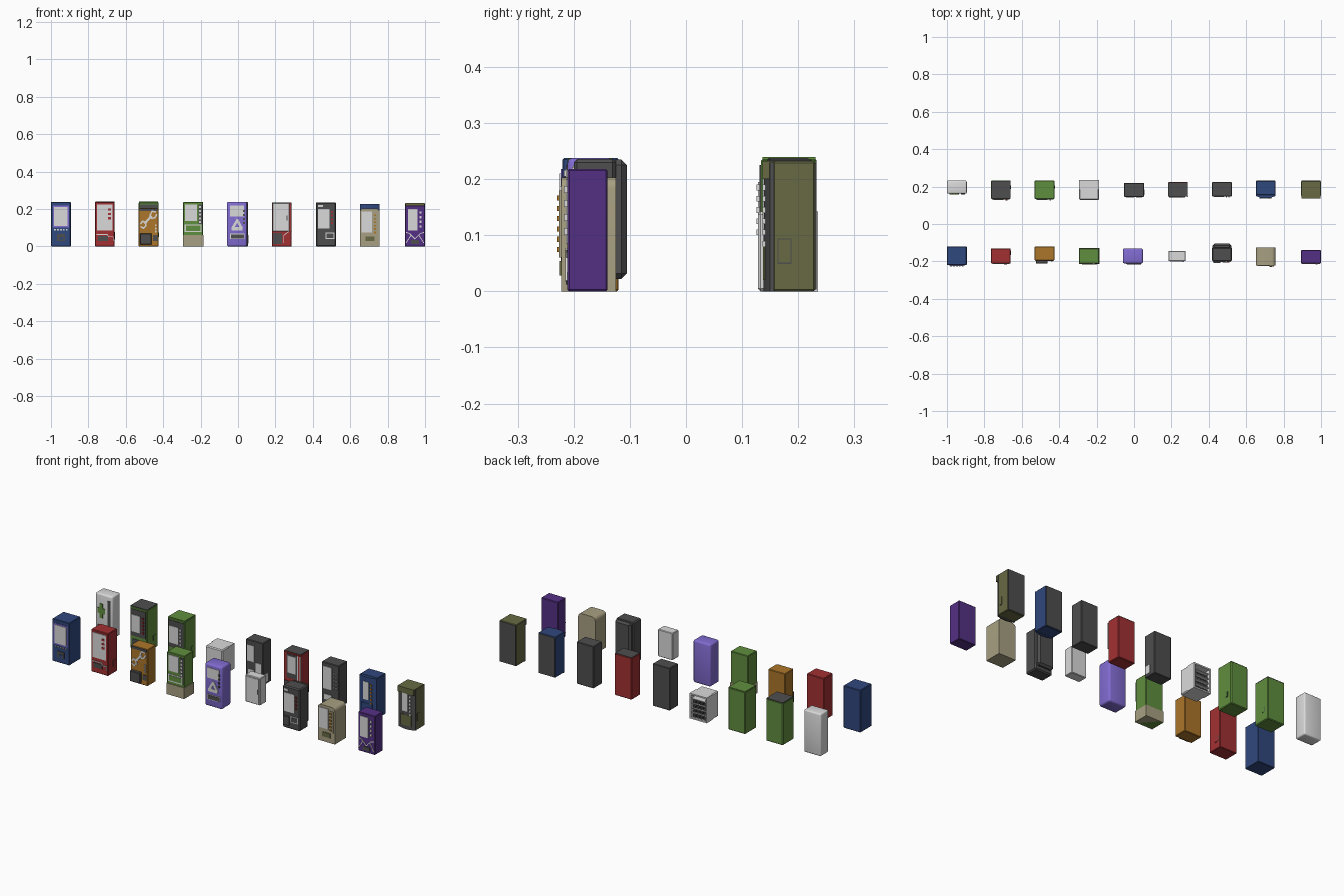
import bpy, bmesh, math
from mathutils import Matrix, Vector

if "Cube" in bpy.data.objects:
    bpy.data.objects.remove(bpy.data.objects["Cube"])

# ---- ten flat colours (sRGB 0-255 converted to linear) ----
def lin(c):
    c /= 255
    return c / 12.92 if c <= 0.04045 else ((c + 0.055) / 1.055) ** 2.4

PALETTE = dict(blue=(48, 72, 126), red=(162, 48, 50), orange=(172, 118, 42), green=(96, 142, 62),
               violet=(130, 108, 210), dark=(78, 78, 78), white=(218, 218, 218),
               beige=(168, 160, 130), purple=(84, 48, 132), olive=(104, 106, 68))
MAT = {}
for n, rgb in PALETTE.items():
    MAT[n] = bpy.data.materials.new(n)
    MAT[n].diffuse_color = (*[lin(c) for c in rgb], 1)

def finish(bm, name, col):
    bmesh.ops.recalc_face_normals(bm, faces=bm.faces)
    me = bpy.data.meshes.new(name)
    bm.to_mesh(me)
    bm.free()
    me.materials.append(MAT[col])
    ob = bpy.data.objects.new(name, me)
    bpy.context.collection.objects.link(ob)
    return ob

def box(name, col, x0, x1, y0, y1, z0, z1, bevel=0, seg=1, pick=None):
    """Box; pick(edge) chooses which edges are bevelled."""
    bm = bmesh.new()
    size = Vector((x1 - x0, y1 - y0, z1 - z0))
    mid = Vector((x0 + x1, y0 + y1, z0 + z1)) / 2
    bmesh.ops.create_cube(bm, size=1, matrix=Matrix.Translation(mid) @ Matrix.Diagonal((*size, 1)))
    if bevel:
        es = [e for e in bm.edges if pick is None or pick(e, mid)]
        bmesh.ops.bevel(bm, geom=es, offset=bevel, segments=seg, affect='EDGES', profile=0.5)
    return finish(bm, name, col)

def bowed(name, col, x0, x1, yf, yb, z0, z1, bow, n=8):
    """Door whose front bulges towards -y."""
    bm = bmesh.new()
    pts = [(x0, yb), (x1, yb)]
    for i in range(n + 1):
        t = i / n
        pts.append((x1 + (x0 - x1) * t, yf + bow * (2 * t - 1) ** 2))
    f = bm.faces.new([bm.verts.new((x, y, z0)) for x, y in pts])
    r = bmesh.ops.extrude_face_region(bm, geom=[f])
    bmesh.ops.translate(bm, vec=(0, 0, z1 - z0), verts=[v for v in r['geom'] if isinstance(v, bmesh.types.BMVert)])
    return finish(bm, name, col)

class Machine:
    """Cabinet with helpers that use u (0-1 across the front) and z in units."""
    def __init__(s, name, cx, w, yf, yb, h, col, z0=0, bevel=0.003, seg=1, pick=None):
        s.name, s.x, s.w, s.yf, s.yb, s.h = name, cx - w / 2, w, yf, yb, h
        box(name + "_cabinet", col, s.x, s.x + w, yf, yb, z0, h, bevel, seg, pick)

    def plate(s, part, col, u0, u1, z0, z1, t=0.003):
        box(f"{s.name}_{part}", col, s.x + u0 * s.w, s.x + u1 * s.w, s.yf - t, s.yf + 0.002, z0, z1)

    def stroke(s, part, col, pts, width=0.004, t=0.004):
        for (u0, a), (u1, b) in zip(pts, pts[1:]):
            p, q = Vector((s.x + u0 * s.w, 0, a)), Vector((s.x + u1 * s.w, 0, b))
            d, mid = q - p, (p + q) / 2
            mid.y = s.yf - t / 2 + 0.001
            bm = bmesh.new()
            m = Matrix.Translation(mid) @ Matrix.Rotation(-math.atan2(d.z, d.x), 4, 'Y') \
                @ Matrix.Diagonal((d.length + width * 0.8, t + 0.002, width, 1))
            bmesh.ops.create_cube(bm, size=1, matrix=m)
            finish(bm, f"{s.name}_{part}", col)

    def rows(s, part, col, u0, u1, z0, z1, nu, nz, fill=0.6, t=0.006):
        du, dz = (u1 - u0) / nu, (z1 - z0) / nz
        for i in range(nu):
            for j in range(nz):
                a, b = u0 + i * du, z0 + j * dz
                s.plate(part, col, a, a + du * fill, b, b + dz * fill, t)

    def back(s, col, t=0.003):
        box(s.name + "_back_panel", col, s.x + .003, s.x + s.w - .003, s.yb - .002, s.yb + t, .003, s.h - .003)

    def top(s, col):
        box(s.name + "_top_panel", col, s.x + .002, s.x + s.w - .002, s.yf + .002, s.yb - .002, s.h - .002, s.h + .002)

    def hatch(s, y0, y1, z0, z1, col):
        xr = s.x + s.w
        box(s.name + "_side_hatch_rim", "dark", xr - .002, xr + .001, y0 - .002, y1 + .002, z0 - .002, z1 + .002)
        box(s.name + "_side_hatch", col, xr - .002, xr + .002, y0, y1, z0, z1)

top_sides = lambda e, m: all(v.co.z > m.z for v in e.verts) and abs(e.verts[0].co.y - e.verts[1].co.y) > .01
uprights = lambda e, m: abs(e.verts[0].co.z - e.verts[1].co.z) > .01

# ---------------- front row ----------------
m = Machine("blue_drinks", -.947, .106, -.22, -.12, .238, "blue")
m.plate("screen_frame", "violet", .1, .9, .1, .218)
m.plate("screen", "white", .16, .84, .108, .21, .005)
m.rows("button", "white", .16, .9, .086, .096, 5, 1)
m.plate("slot", "dark", .3, .72, .03, .066)
m.plate("slot_flap", "blue", .42, .62, .036, .05, .005)

m = Machine("red_drinks", -.712, .106, -.211, -.13, .238, "red")
m.plate("screen", "white", .1, .88, .085, .225)
m.rows("button", "red", .66, .98, .145, .215, 1, 3, .5)
m.stroke("flap_outline", "white", [(.1, .064), (.62, .064), (.7, .052), (.92, .052), (.92, .03)])
m.plate("flap", "dark", .16, .66, .03, .056)
m.hatch(-.165, -.145, .04, .07, "red")

m = Machine("repair_parts", -.478, .106, -.195, -.12, .205, "orange")
m.plate("sign", "dark", .05, .95, .19, .203)
m.stroke("wrench", "white", [(.32, .125), (.62, .16)], .012)
m.stroke("wrench_jaw", "white", [(.85, .185), (.68, .188), (.58, .168), (.66, .15), (.82, .154), (.9, .17)], .008)
m.stroke("wrench_foot", "white", [(.1, .122), (.2, .135), (.34, .128), (.36, .11), (.24, .098), (.12, .105)], .008)
m.rows("button", "white", .82, .96, .075, .125, 1, 3)
box("repair_parts_tray", "dark", -.525, -.462, -.212, -.19, .01, .07, .003)
m.plate("side_slot", "dark", .72, .94, .03, .06)

m = Machine("green_snack", -.24, .108, -.211, -.13, .238, "green")
m.plate("screen", "white", .1, .7, .135, .225)
m.plate("control_column", "dark", .76, .96, .12, .225)
m.rows("button", "white", .79, .98, .125, .225, 1, 5, .55)
m.plate("flap_rim", "white", .08, .92, .076, .118)
m.plate("flap", "green", .14, .86, .083, .111, .005)
box("green_snack_base", "beige", m.x - .001, m.x + m.w + .001, -.214, -.128, 0, .062)

m = Machine("violet_candy", -.006, .108, -.211, -.13, .238, "violet", bevel=.01, seg=3)
m.plate("screen", "white", .15, .85, .16, .218)
m.rows("button", "dark", .8, .98, .12, .205, 1, 4, .5)
m.stroke("funnel", "white", [(.3, .095), (.7, .095)], .018)
m.stroke("funnel_side", "white", [(.3, .1), (.52, .14), (.72, .1)], .014)
m.plate("slot_rim", "white", .17, .88, .04, .068)
m.plate("slot", "dark", .2, .85, .043, .065, .005)

m = Machine("small_wall_unit", .23, .092, -.198, -.144, .232, "white", z0=.08)
m.plate("door", "white", .08, .92, .09, .225)
m.plate("coin_slot", "dark", .82, .88, .14, .165, .004)

m = Machine("dark_gadget", .47, .108, -.2, -.125, .236, "dark", bevel=.006)
box("dark_gadget_rear_housing", "dark", .42, .52, -.135, -.105, .022, .235, .01)
m.plate("screen", "white", .1, .68, .095, .2)
m.rows("button", "red", .76, .94, .12, .2, 1, 4, .5)
m.plate("header", "white", .1, .35, .21, .222)
m.plate("slot_rim", "white", .48, .92, .04, .075)
m.plate("slot", "dark", .53, .87, .045, .07, .006)
m.plate("low_tray", "dark", .08, .42, .02, .07, .008)

m = Machine("beige_retro", .704, .106, -.222, -.125, .203, "beige", bevel=.02, seg=5, pick=top_sides)
m.plate("screen", "white", .1, .62, .075, .188)
m.plate("control_column", "beige", .68, .92, .06, .18, .004)
m.rows("button", "orange", .72, .94, .07, .18, 1, 6, .5, .008)
m.plate("slot", "olive", .28, .74, .028, .054)

m = Machine("purple_music", .946, .106, -.211, -.14, .218, "purple")
m.plate("screen", "white", .14, .62, .085, .2)
m.rows("button", "white", .72, .92, .1, .2, 1, 4, .5)
m.plate("slot", "dark", .3, .7, .012, .034)
m.stroke("chevron", "white", [(.05, .075), (.22, .07), (.5, .04), (.78, .07), (.95, .075)])
m.stroke("left_ray", "white", [(.06, .02), (.3, .06)])
m.stroke("right_ray", "white", [(.94, .02), (.7, .06)])

# ---------------- back row ----------------
m = Machine("medical", -.947, .106, .162, .233, .238, "white", bevel=.008, seg=3)
m.plate("cross_upright", "green", .28, .44, .105, .185)
m.plate("cross_bar", "green", .14, .58, .13, .16)
m.plate("control_column", "dark", .72, .9, .07, .21)
m.plate("slot", "dark", .15, .6, .03, .065)

for name, cx, roof in (("ration", -.712, "dark"), ("plant", -.478, "green")):
    m = Machine(name, cx, .106, .134, .233, .237, "green", bevel=.004)
    m.top(roof)
    m.plate("window_frame", "dark", .06, .94, .075, .225)
    m.plate("screen", "white", .12, .64, .1, .195, .006)
    m.rows("button", "red" if roof == "dark" else "white", .74, .92, .1, .2, 1, 5, .5, .008)
    m.plate("slot", "dark", .14, .66, .025, .058)
    m.hatch(.19, .205, .05, .075, "green")

# short white machine with open shelves at the rear
X0, X1 = -.293, -.187
box("shelf_unit_front_wall", "white", X0, X1, .128, .19, 0, .142, .005)
box("shelf_unit_inner_back", "dark", X0 + .006, X1 - .006, .188, .193, .006, .134)
for x in (X0, X1 - .008):
    box("shelf_unit_side", "white", x, x + .008, .185, .235, 0, .142)
for z in (0, .134):
    box("shelf_unit_cap", "white", X0, X1, .185, .235, z, z + .008)
for i in range(1, 5):
    z = .005 + i * .026
    box("shelf_unit_shelf", "white", X0 + .006, X1 - .006, .19, .23, z, z + .004)
    for j in range(4):
        x = X0 + .014 + j * .021
        box("shelf_unit_goods", "dark", x, x + .014, .19, .225, z - .025, z - .01)

m = Machine("dark_booth", 0, .106, .145, .22, .238, "dark")
m.plate("screen", "white", .1, .5, .12, .21)
m.plate("pay_panel", "white", .6, .9, .06, .12)
m.plate("slot", "white", .15, .5, .03, .075)
box("dark_booth_side_panel", "white", .05, .056, .155, .185, .015, .06)

m = Machine("red_hot_food", .234, .106, .146, .224, .234, "red")
m.top("dark")
m.plate("door", "dark", .2, .8, .09, .225)
m.plate("screen", "white", .25, .72, .12, .215, .005)
m.plate("tray", "dark", .06, .52, .014, .072)
m.stroke("trim", "white", [(.6, .02), (.6, .06), (.84, .078), (.84, .225)])
box("red_hot_food_corner_strip", "white", .283, .289, .1435, .147, .08, .225)

m = Machine("dark_tools", .47, .106, .147, .224, .236, "dark")
m.plate("screen", "white", .1, .6, .09, .215)
m.rows("button", "white", .7, .95, .1, .2, 2, 5, .5)
m.plate("slot", "white", .15, .6, .03, .06)

# two machines with bowed doors
for name, cx, col, h in (("blue_ice", .704, "blue", .228), ("olive_supply", .946, "olive", .232)):
    m = Machine(name, cx, .106, .155, .23, h, col)
    m.back("dark")
    bowed(name + "_door", col if col == "blue" else "dark", m.x, m.x + m.w, .138, .157, 0, h - .002, .012)
    m.yf = .139
    m.plate("screen", "white", .3, .62, .1, .2)
    m.plate("low_panel", col, .2, .8, .02, .08, .002)
    m.yf = .142
    m.rows("button", "orange" if col == "blue" else "white", .7, .86, .08, .2, 1, 6, .5)
    if col == "olive":
        m.hatch(.165, .186, .051, .092, "olive")
        box("olive_supply_header", "olive", m.x + .003, m.x + m.w - .003, .136, .16, .2, h)

# smooth only the rounded bevels, keep hard edges
for o in bpy.context.scene.objects:
    o.select_set(True)
bpy.context.view_layer.objects.active = bpy.context.scene.objects[0]
bpy.ops.object.shade_smooth_by_angle(angle=math.radians(30))

for m in bpy.data.materials:
    if m.users and not m.is_grease_pencil:
        m.use_nodes = True
        m.node_tree.nodes["Principled BSDF"].inputs["Base Color"].default_value = m.diffuse_color
